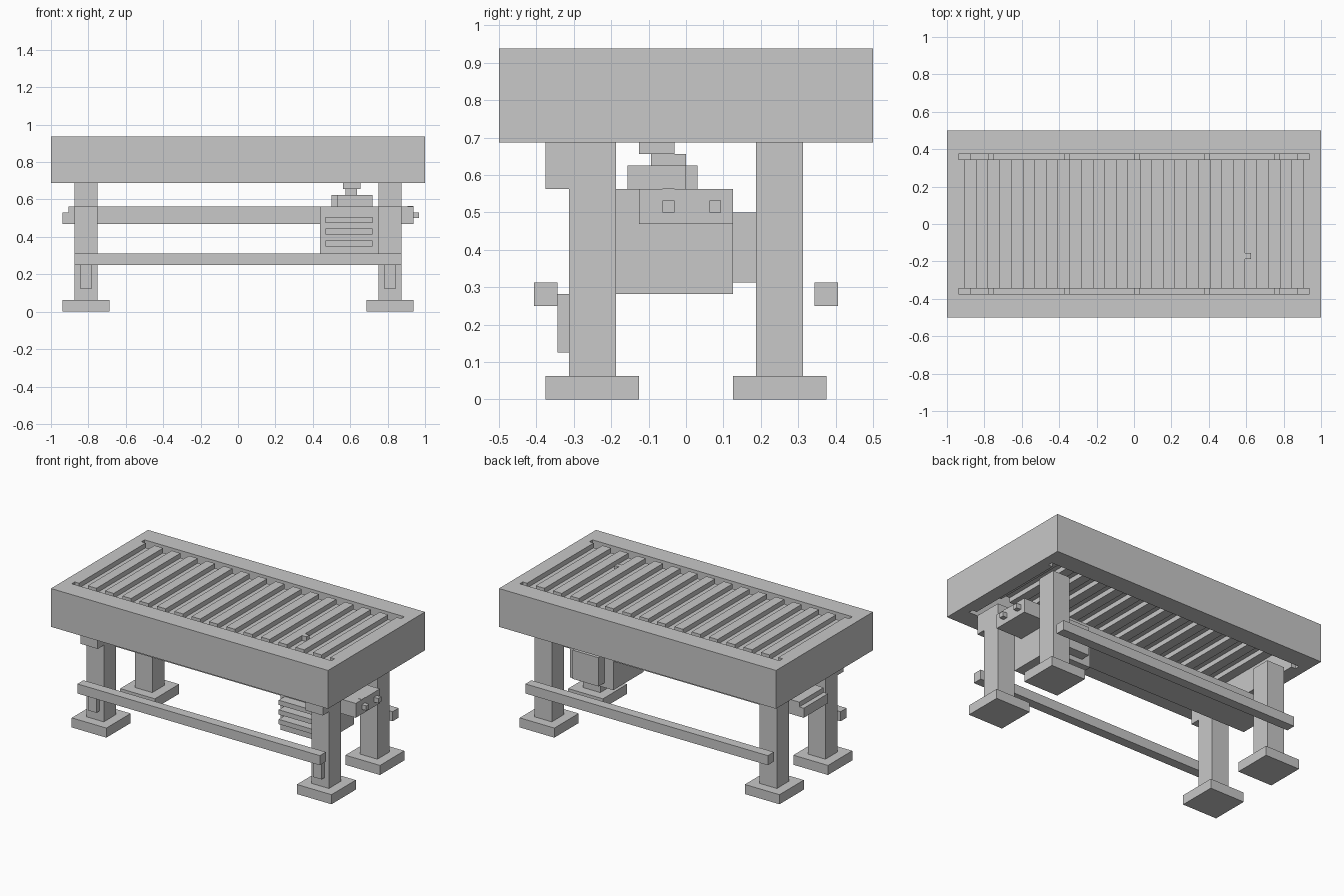
import bpy

if "Cube" in bpy.data.objects:
    bpy.data.objects.remove(bpy.data.objects["Cube"])

P = 1 / 16  # modelling grid unit

steel = bpy.data.materials.new("plain_grey")
steel.diffuse_color = (0.58, 0.58, 0.58, 1)
steel.use_nodes = True
steel.node_tree.nodes["Principled BSDF"].inputs["Base Color"].default_value = steel.diffuse_color


def boxes(name, specs):
    """One object made of boxes (x0, x1, y0, y1, z0, z1) in grid units."""
    verts, faces = [], []
    for x0, x1, y0, y1, z0, z1 in specs:
        n = len(verts)
        verts += [(x * P, y * P, z * P) for z in (z0, z1)
                  for x, y in ((x0, y0), (x1, y0), (x1, y1), (x0, y1))]
        faces += [[n + i for i in f] for f in (
            (3, 2, 1, 0), (4, 5, 6, 7), (0, 1, 5, 4),
            (1, 2, 6, 5), (2, 3, 7, 6), (3, 0, 4, 7))]
    mesh = bpy.data.meshes.new(name)
    mesh.from_pydata(verts, [], faces)
    mesh.materials.append(steel)
    obj = bpy.data.objects.new(name, mesh)
    bpy.context.collection.objects.link(obj)
    return obj


# Table frame: side walls, end walls and the narrower end sills
boxes("table_frame", [
    (-16, 16, -8, -6, 11, 15), (-16, 16, 6, 8, 11, 15),
    (-16, -15, -6, 6, 11, 15), (15, 16, -6, 6, 11, 15),
    (-15, -14.5, -5.5, 5.5, 11, 15), (14.5, 15, -5.5, 5.5, 11, 15)])

# Upper slats and the lower slats that close the gaps between them
boxes("upper_slats", [(x - .5, x + .5, -5.5, 5.5, 14, 15) for x in range(-13, 14, 2)])
boxes("lower_slats", [(x - .5, x + .5, -5.5, 5.5, 13.5, 14.5) for x in range(-14, 15, 2)])
boxes("slat_supports", [(x, x + .5, -6, 6, 13.5, 14) for x in (-12.5, -6, 0, 6, 12)])
boxes("slat_stop", [(9.5, 10, -3, -2.5, 14.5, 15)])

# Legs with feet
for sx, side in ((-1, "left"), (1, "right")):
    xa, xb = sorted((12 * sx, 14 * sx))
    for sy, end in ((-1, "front"), (1, "back")):
        ya, yb = sorted((3 * sy, 5 * sy))
        boxes(f"{end}_{side}_leg", [(xa, xb, ya, yb, 1, 11)])
        boxes(f"{end}_{side}_foot", [(xa - 1, xb + 1, ya - 1, yb + 1, 0, 1)])
    # Front brackets, under the frame and behind the rail
    boxes(f"{side}_frame_bracket", [(xa, xb, -6, -5, 9, 11)])
    boxes(f"{side}_rail_bracket", [(xa + .5, xb - .5, -5.5, -5, 2, 4.5)])

# Long rails
boxes("front_rail", [(-14, 14, -6.5, -5.5, 4, 5)])
boxes("back_rail", [(-14, 14, 5.5, 6.5, 4, 5)])

# Central carrier beam
boxes("carrier_beam", [(-15, 15, -2, 2, 7.5, 8.5)])
boxes("carrier_cap", [(-14.5, 14, -2, 2, 8.5, 9)])
boxes("carrier_end", [(14, 15, -2, 2, 8.5, 9)])
boxes("beam_pins", [(15, 15.5, -1, -.5, 8, 8.5), (15, 15.5, 1, 1.5, 8, 8.5),
                    (14.5, 15, -1, -.5, 9, 9.03)])

# Motor box with vents and a back panel
boxes("motor_box", [(7, 12, -3, 2, 4.5, 9)])
boxes("motor_vents", [(7.5, 11.5, -4, -3, z, z + .5) for z in (5.6, 6.6, 7.6)])
boxes("motor_back_panel", [(8, 11, 2, 3, 5, 8)])

# Coupling stack between motor and table
boxes("motor_coupling", [
    (8, 11, -2, .5, 9, 10), (8.5, 11.5, -2.5, 0, 9, 10),
    (9.2, 10.2, -1.5, 0, 10, 10.5), (9, 10.5, -2, -.5, 10.5, 11)])
